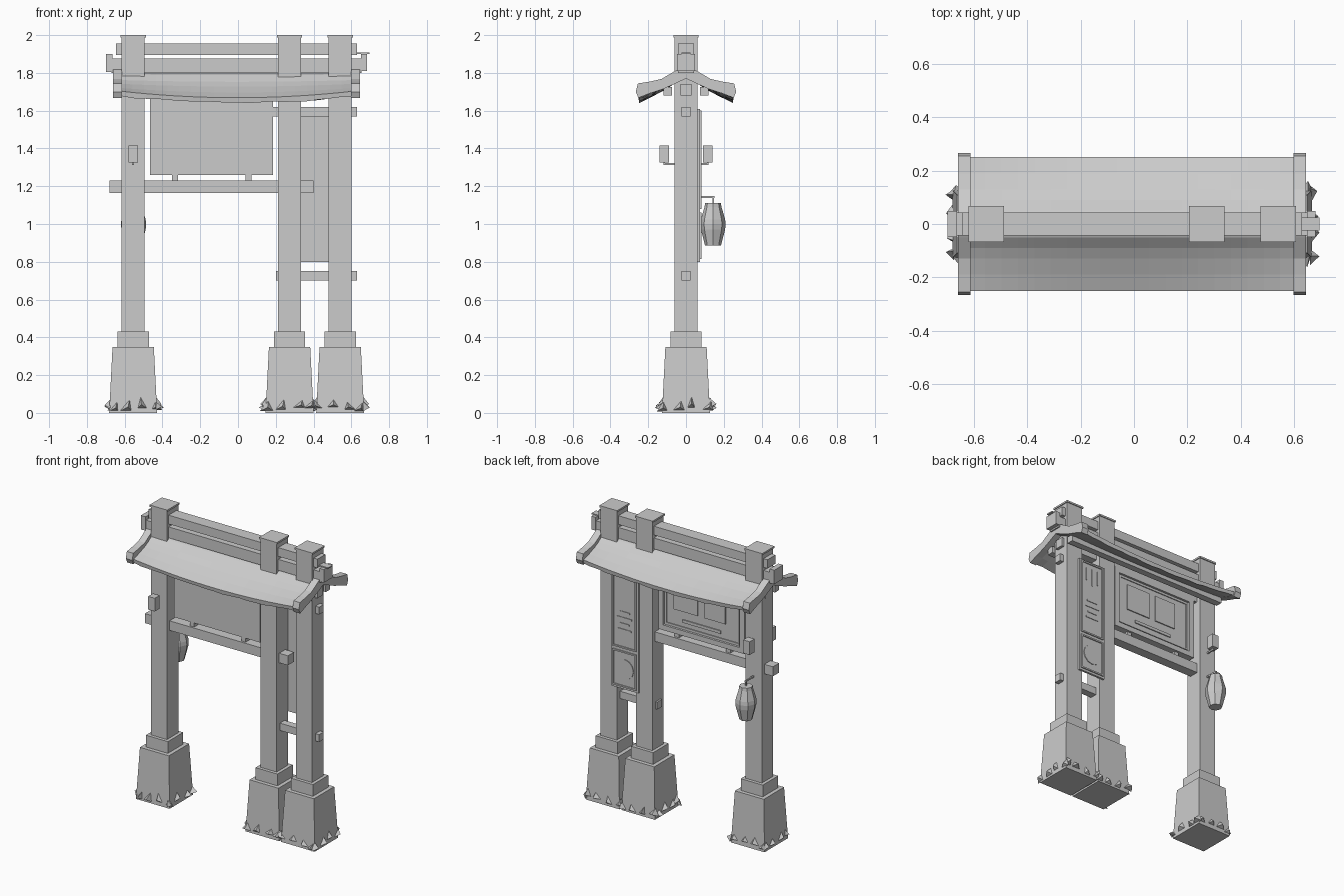
import bpy, bmesh, math, random
from mathutils import Vector

if "Cube" in bpy.data.objects:
    bpy.data.objects.remove(bpy.data.objects["Cube"])

random.seed(4)
POSTS = (-0.555, 0.273, 0.541)


def finish(name, bm):
    bmesh.ops.recalc_face_normals(bm, faces=bm.faces)
    me = bpy.data.meshes.new(name)
    bm.to_mesh(me)
    bm.free()
    ob = bpy.data.objects.new(name, me)
    bpy.context.collection.objects.link(ob)
    return ob


def box(name, x, y, z, taper=None):
    """Box from (min, max) ranges; taper scales the top about its centre."""
    bm = bmesh.new()
    bmesh.ops.create_cube(bm, size=1)
    c = [(r[0] + r[1]) / 2 for r in (x, y, z)]
    s = [r[1] - r[0] for r in (x, y, z)]
    for v in bm.verts:
        k = taper if taper and v.co.z > 0 else 1
        v.co = Vector((c[0] + v.co.x * s[0] * k, c[1] + v.co.y * s[1] * k, c[2] + v.co.z * s[2]))
    return finish(name, bm)


def sq(name, x, half, z, taper=None):
    return box(name, (x - half, x + half), (-half, half), z, taper)


def frame(name, x, z, y, w):
    """Rectangular raised border on a back-facing panel."""
    box(name + "_left", (x[0], x[0] + w), y, z)
    box(name + "_right", (x[1] - w, x[1]), y, z)
    box(name + "_bottom", (x[0] + w, x[1] - w), y, (z[0], z[0] + w))
    box(name + "_top", (x[0] + w, x[1] - w), y, (z[1] - w, z[1]))


def loft(name, sections):
    """Closed solid through matching loops of points."""
    bm = bmesh.new()
    rings = [[bm.verts.new(p) for p in s] for s in sections]
    n = len(rings[0])
    for a, b in zip(rings, rings[1:]):
        for i in range(n):
            j = (i + 1) % n
            bm.faces.new((a[i], a[j], b[j], b[i]))
    bm.faces.new(rings[0])
    bm.faces.new(rings[-1])
    return finish(name, bm)


def mirror_profile(top, bottom):
    """Full y-z loop from half profiles running ridge to eave."""
    t = [(-y, z) for y, z in reversed(top[1:])] + top
    b = list(reversed(bottom)) + [(-y, z) for y, z in bottom[1:]]
    return t + b


def shards(name, cx):
    """Broken stone chips round the foot of a pedestal."""
    bm = bmesh.new()
    for side in range(4):
        a = side * math.pi / 2
        out = Vector((math.cos(a), math.sin(a), 0))
        tan = Vector((-out.y, out.x, 0))
        for t in (-0.11, -0.035, 0.04, 0.11):
            w = random.uniform(0.022, 0.038)
            h = random.uniform(0.04, 0.065)
            z0 = random.uniform(0.008, 0.03)
            base = Vector((cx, 0, z0)) + out * 0.12 + tan * (t + random.uniform(-0.015, 0.015))
            lean = random.uniform(-0.025, 0.025)
            pts = (base - tan * w, base + tan * w, base + tan * lean + Vector((0, 0, h)),
                   base + out * random.uniform(0.025, 0.045) + tan * lean * 0.6 + Vector((0, 0, h * 0.35)))
            v = [bm.verts.new(p) for p in pts]
            for f in ((0, 1, 2), (0, 1, 3), (1, 2, 3), (2, 0, 3)):
                bm.faces.new([v[i] for i in f])
    finish(name, bm)


# Posts with stone pedestals and capped sleeves
for i, x in enumerate(POSTS):
    sq(f"pedestal_{i}", x, 0.127, (0, 0.35), 0.86)
    sq(f"plinth_{i}", x, 0.083, (0.35, 0.43))
    sq(f"post_{i}", x, 0.061, (0.43, 1.8))
    sq(f"post_sleeve_{i}", x, 0.061, (1.785, 1.99))
    sq(f"post_cap_{i}", x, 0.067, (1.988, 2.0))
    shards(f"stone_chips_{i}", x)

# Cross beams
box("main_beam", (-0.68, 0.40), (-0.033, 0.033), (1.165, 1.23))
box("upper_tie_beam", (0.18, 0.63), (-0.025, 0.025), (1.57, 1.62))
box("lower_tie_beam", (0.20, 0.63), (-0.025, 0.025), (0.70, 0.75))
box("top_beam", (-0.62, 0.62), (-0.03, 0.03), (1.68, 1.74))
for s, side in ((-1, "front"), (1, "back")):
    y = sorted((s * 0.075, s * 0.12))
    box(side + "_purlin", (-0.62, 0.61), y, (1.68, 1.725))

# Curved roof, eaves sagging towards the middle with a ragged edge
top = [(0, 1.81), (0.05, 1.792), (0.09, 1.762), (0.13, 1.742), (0.19, 1.72), (0.252, 1.703)]
bottom = [(0, 1.775), (0.05, 1.757), (0.09, 1.732), (0.13, 1.714), (0.19, 1.693), (0.248, 1.676)]
loop = mirror_profile(top, bottom)
sections = []
N = 20
for i in range(N + 1):
    x = -0.62 + 1.23 * i / N
    u = (x + 0.005) / 0.615
    sec = []
    for k, (y, z) in enumerate(loop):
        f = (abs(y) / 0.25) ** 1.3
        dz = -0.034 * (1 - u * u) * f
        if k in (len(top) * 2 - 1, len(loop) - 1):
            dz += random.uniform(-0.005, 0.004)
        sec.append((x, y, z + dz))
    sections.append(sec)
loft("roof", sections)

# Verge boards at both ends of the roof
vt = [(0, 1.84), (0.05, 1.815), (0.13, 1.768), (0.19, 1.754), (0.255, 1.744), (0.266, 1.70)]
vb = [(0, 1.77), (0.06, 1.742), (0.12, 1.715), (0.19, 1.692), (0.252, 1.668)]
verge = mirror_profile(vt, vb)
for name, x0, x1 in (("left_verge", -0.661, -0.613), ("right_verge", 0.598, 0.646)):
    loft(name, [[(x, y, z) for y, z in verge] for x in (x0, x1)])

# Ridge beams and their end blocks
box("ridge_beam", (-0.67, 0.655), (-0.043, 0.043), (1.80, 1.875))
box("ridge_top_beam", (-0.645, 0.63), (-0.043, 0.043), (1.895, 1.955))
box("left_ridge_block", (-0.70, -0.665), (-0.048, 0.048), (1.805, 1.90))
box("right_ridge_block", (0.65, 0.682), (-0.048, 0.048), (1.81, 1.90))
box("ridge_end_plate", (0.625, 0.697), (-0.024, 0.024), (1.899, 1.907))

# Notice board between the posts, details on the back
box("notice_board", (-0.465, 0.185), (-0.025, 0.02), (1.26, 1.69))
frame("notice_border", (-0.465, 0.185), (1.26, 1.69), (0.02, 0.035), 0.035)
frame("notice_inner_border", (-0.42, 0.14), (1.305, 1.645), (0.02, 0.026), 0.01)
for i, x in enumerate((-0.333, 0.055)):
    box(f"board_foot_{i}", (x - 0.016, x + 0.016), (-0.02, 0.02), (1.225, 1.262))
box("notice_sheet_left", (-0.105, 0.075), (0.02, 0.027), (1.42, 1.60))
box("notice_sheet_right", (-0.315, -0.155), (0.02, 0.027), (1.42, 1.60))
box("notice_strip", (-0.28, 0.01), (0.02, 0.027), (1.345, 1.365))

# Tall back sign with two framed panels
SX = (0.308, 0.512)
box("tall_sign", SX, (0.06, 0.075), (0.80, 1.61))
for name, z in (("sign_upper", (1.08, 1.60)), ("sign_lower", (0.815, 1.06))):
    frame(name, (SX[0] + 0.012, SX[1] - 0.012), z, (0.072, 0.082), 0.01)
for i, (x, z0) in enumerate(((0.365, 1.46), (0.41, 1.44), (0.455, 1.47))):
    box(f"sign_groove_{i}", (x - 0.003, x + 0.003), (0.072, 0.078), (z0, 1.56))
for i in range(4):
    w = (0.05, 0.035, 0.055, 0.04)[i]
    box(f"sign_slat_{i}", (0.41 - w, 0.41 + w), (0.072, 0.079), (1.20 + i * 0.04, 1.21 + i * 0.04))


def disc(r, y):
    return [(0.41 + r * math.cos(k * math.pi / 6), y, 0.938 + r * math.sin(k * math.pi / 6)) for k in range(12)]


loft("sign_disc", [disc(0.068, 0.072), disc(0.068, 0.08)])

# Small lamps on short arms, front and back of the single post
for s, side in ((-1, "front"), (1, "back")):
    yc = s * 0.115
    box(side + "_lamp", (-0.58, -0.53), (yc - 0.026, yc + 0.026), (1.325, 1.415))
    box(side + "_lamp_arm", (-0.56, -0.55), sorted((s * 0.055, s * 0.12)), (1.312, 1.322))
    box(side + "_lamp_pin", (-0.56, -0.55), (yc - 0.005, yc + 0.005), (1.312, 1.33))


# Hanging lantern on a hook
def ring(r, z, n=8):
    return [(-0.553 + r * math.cos((k + 0.0) * 2 * math.pi / n),
             0.143 + r * math.sin((k + 0.0) * 2 * math.pi / n), z) for k in range(n)]


loft("lantern", [ring(r, z) for r, z in ((0.042, 0.885), (0.047, 0.905), (0.064, 0.97), (0.067, 1.0),
                                          (0.064, 1.025), (0.045, 1.09), (0.042, 1.11))])
box("lantern_hook", (-0.558, -0.548), (0.055, 0.15), (1.137, 1.147))
box("lantern_cord", (-0.557, -0.549), (0.139, 0.147), (1.105, 1.14))
